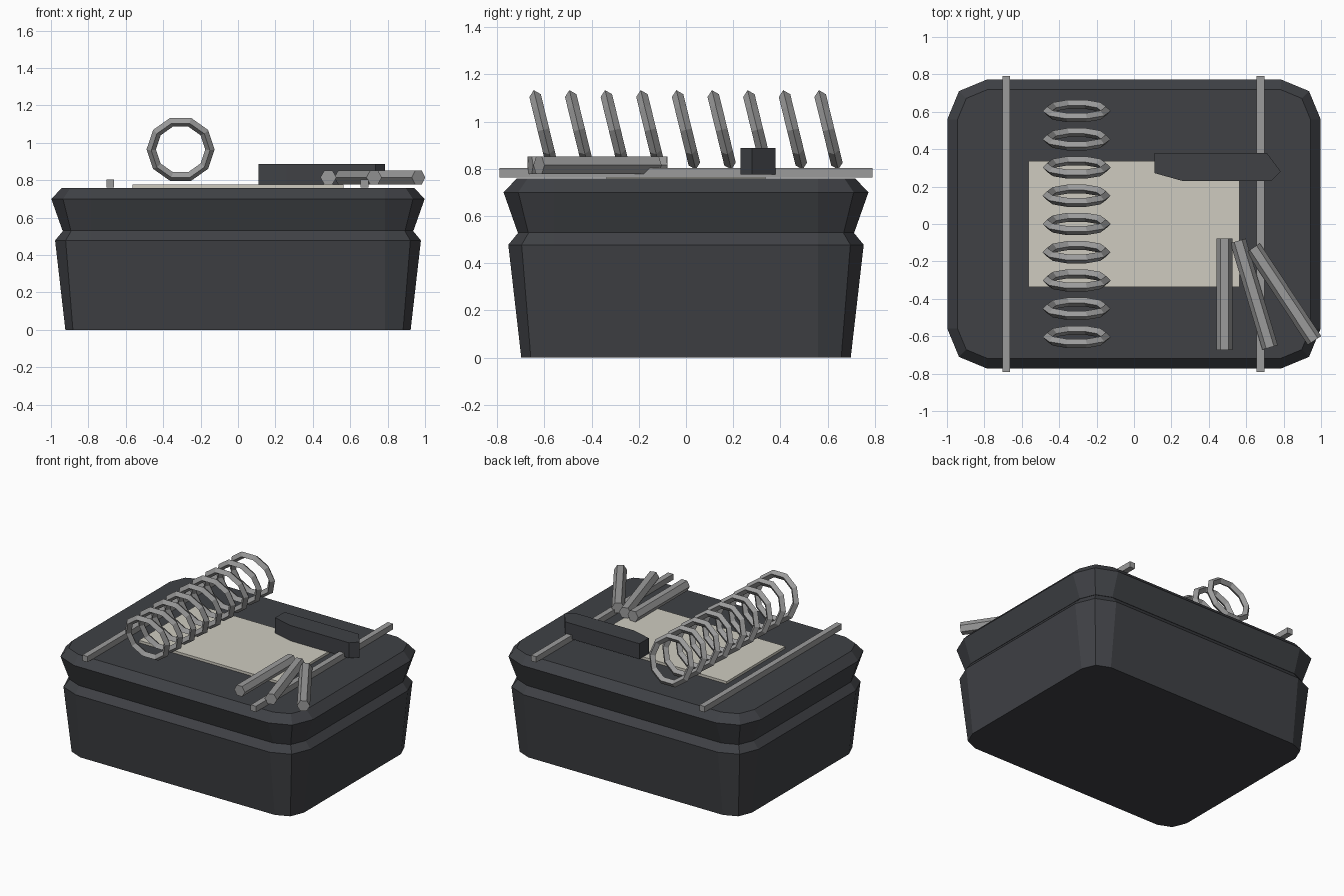
import bpy, bmesh, math

if "Cube" in bpy.data.objects:
    bpy.data.objects.remove(bpy.data.objects["Cube"])

def material(name, rgb):
    m = bpy.data.materials.new(name)
    m.diffuse_color = (*rgb, 1)
    m.use_nodes = True
    m.node_tree.nodes["Principled BSDF"].inputs["Base Color"].default_value = m.diffuse_color
    return m

dark = material("dark_case", (0.05, 0.053, 0.06))
paper = material("pale_label", (0.62, 0.6, 0.53))
steel = material("steel", (0.33, 0.33, 0.33))

def loft(name, rings, mat):
    """Skin a stack of closed point loops and cap both ends."""
    bm = bmesh.new()
    loops = [[bm.verts.new(p) for p in ring] for ring in rings]
    n = len(loops[0])
    for a, b in zip(loops, loops[1:]):
        for i in range(n):
            j = (i + 1) % n
            bm.faces.new((a[i], a[j], b[j], b[i]))
    bm.faces.new(loops[0][::-1])
    bm.faces.new(loops[-1])
    bmesh.ops.recalc_face_normals(bm, faces=bm.faces)
    me = bpy.data.meshes.new(name)
    bm.to_mesh(me)
    bm.free()
    ob = bpy.data.objects.new(name, me)
    bpy.context.collection.objects.link(ob)
    me.materials.append(mat)
    return ob

def rounded_rect(r, z, cx=0.785, cy=0.56):
    """Rectangle with two-segment corners of radius r about fixed centres."""
    pts = []
    for q, (sx, sy) in enumerate([(1, 1), (-1, 1), (-1, -1), (1, -1)]):
        for k in range(3):
            a = math.radians(90 * q + 45 * k)
            pts.append((sx * cx + r * math.cos(a), sy * cy + r * math.sin(a), z))
    return pts

def box(name, x, y, z, sx, sy, sz, mat):
    bpy.ops.mesh.primitive_cube_add(size=1, location=(x, y, z))
    ob = bpy.context.object
    ob.name = name
    ob.scale = (sx, sy, sz)
    ob.data.materials.append(mat)
    return ob

# Case: tapered base and flared lid with chamfered rims
for name, levels in (("case_base", [(0.138, 0), (0.193, 0.478), (0.15, 0.53)]),
                     ("case_lid", [(0.153, 0.53), (0.213, 0.7), (0.158, 0.758)])):
    loft(name, [rounded_rect(r, z) for r, z in levels], dark)

# Label and two edge rails on the lid
box("label", 0, 0, 0.766, 1.13, 0.675, 0.02, paper)
for side, x in (("left", -0.683), ("right", 0.677)):
    box(side + "_rail", x, 0, 0.783, 0.042, 1.58, 0.042, steel)

# Coil: row of tilted low-poly rings
for i in range(9):
    bpy.ops.mesh.primitive_torus_add(
        major_segments=10, minor_segments=4, major_radius=0.157, minor_radius=0.025,
        location=(-0.307, -0.604 + 0.151 * i, 0.965),
        rotation=(math.pi / 2 + 0.24, 0, 0))
    ring = bpy.context.object
    ring.name = f"coil_ring_{i + 1}"
    ring.data.materials.append(steel)

# Blade-shaped block
outline = [(0.11, 0.38), (0.11, 0.272), (0.26, 0.23), (0.735, 0.23), (0.785, 0.28), (0.71, 0.38)]
loft("blade_block", [[(x, y, z) for x, y in outline] for z in (0.776, 0.888)], dark)

# Three fanned hexagonal rods
for i in range(3):
    bpy.ops.mesh.primitive_cylinder_add(
        vertices=6, radius=0.043, depth=0.595,
        location=(0.483 + 0.159 * i, -0.375, 0.815),
        rotation=(math.pi / 2, math.pi / 6 * 0, 0.292 * i))
    rod = bpy.context.object
    rod.name = f"hex_rod_{i + 1}"
    # Turn the section so its points face sideways
    for v in rod.data.vertices:
        v.co.x, v.co.y = v.co.y, -v.co.x
    rod.data.materials.append(steel)
